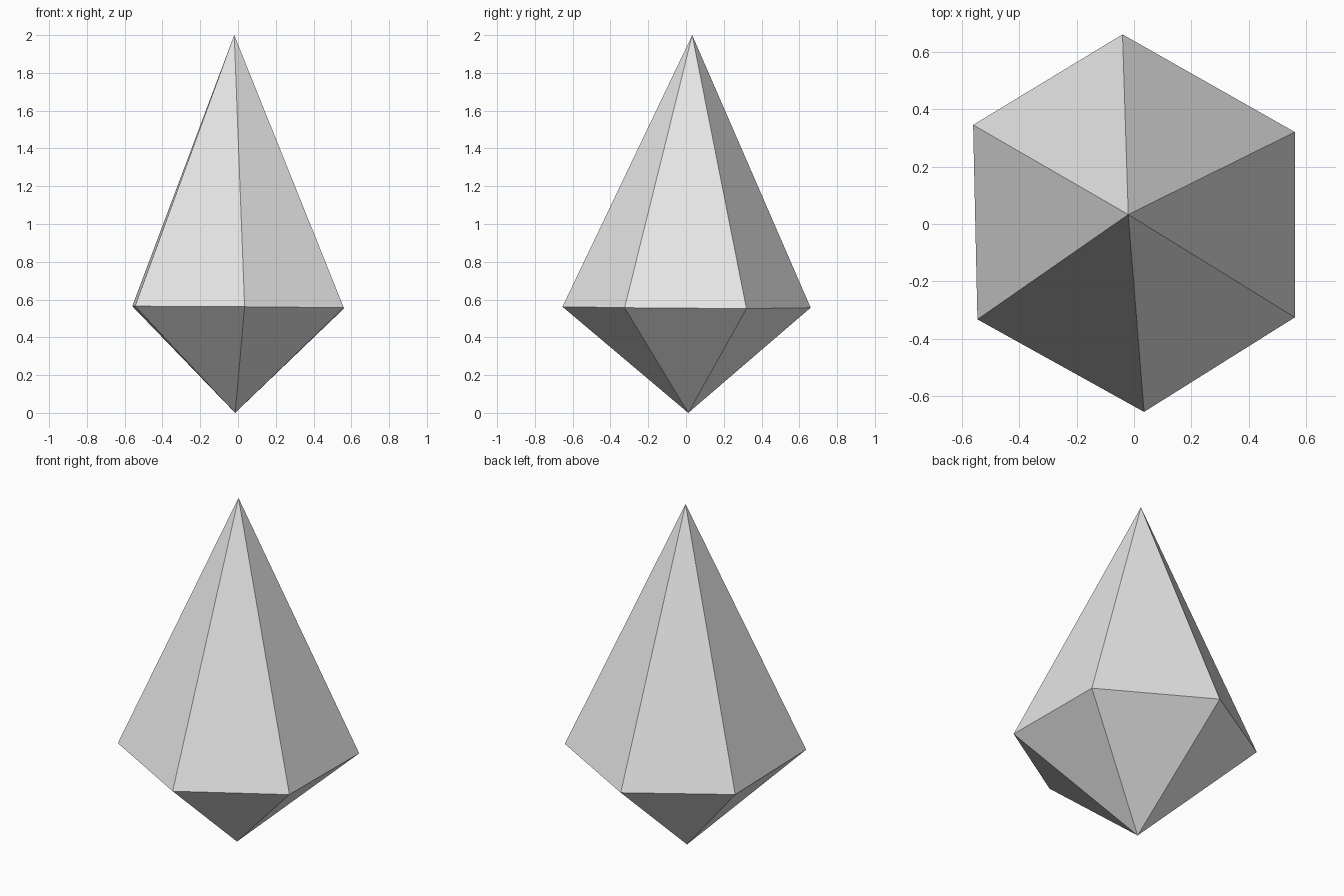
import bpy
import bmesh

cube = bpy.data.objects.get("Cube")
if cube:
    bpy.data.objects.remove(cube, do_unlink=True)

# Pale grey stone
stone = bpy.data.materials.new("pale_grey_stone")
stone.use_nodes = True
colour = (0.8, 0.8, 0.8, 1.0)
stone.diffuse_color = colour
stone.node_tree.nodes["Principled BSDF"].inputs["Base Color"].default_value = colour

# Slightly uneven six-sided girdle, anticlockwise from the left front corner
girdle = [(0.56, -0.325, 0.557), (0.56, 0.32, 0.552), (-0.04, 0.66, 0.557),
          (-0.56, 0.345, 0.565), (-0.545, -0.332, 0.565), (0.035, -0.654, 0.562)]

bm = bmesh.new()
ring = [bm.verts.new(p) for p in girdle]
top = bm.verts.new((-0.02, 0.033, 2.0))
bottom = bm.verts.new((-0.015, 0.012, 0.0))

# Tall crown and short base, one facet each per girdle edge
for a, b in zip(ring, ring[1:] + ring[:1]):
    bm.faces.new((a, b, top))
    bm.faces.new((b, a, bottom))
bmesh.ops.recalc_face_normals(bm, faces=bm.faces)

mesh = bpy.data.meshes.new("crystal")
bm.to_mesh(mesh)
bm.free()
mesh.materials.append(stone)
crystal = bpy.data.objects.new("crystal", mesh)
bpy.context.collection.objects.link(crystal)
